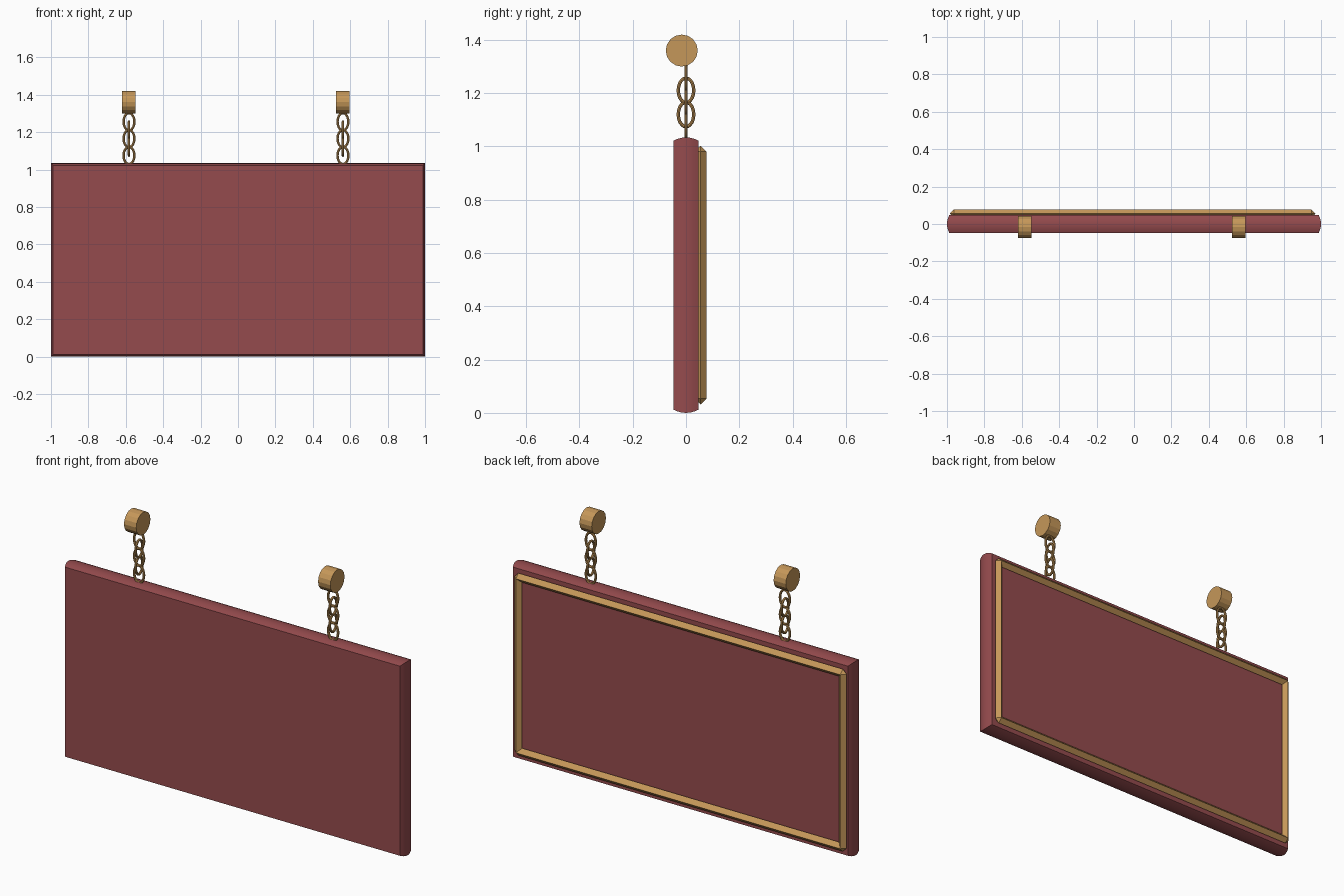
import bpy, bmesh, math

cube = bpy.data.objects.get("Cube")
if cube:
    bpy.data.objects.remove(cube, do_unlink=True)


def material(name, rgb):
    m = bpy.data.materials.new(name)
    m.use_nodes = True
    m.diffuse_color = (*rgb, 1)
    m.node_tree.nodes["Principled BSDF"].inputs["Base Color"].default_value = (*rgb, 1)
    return m


RED = material("dark red", (0.30, 0.07, 0.075))
BRASS = material("brass", (0.56, 0.31, 0.10))


def finish(bm, name, mat, smooth=False):
    bmesh.ops.remove_doubles(bm, verts=bm.verts, dist=0.0001)
    bmesh.ops.recalc_face_normals(bm, faces=bm.faces)
    mesh = bpy.data.meshes.new(name)
    bm.to_mesh(mesh)
    bm.free()
    mesh.materials.append(mat)
    obj = bpy.data.objects.new(name, mesh)
    bpy.context.collection.objects.link(obj)
    if smooth:
        bpy.ops.object.select_all(action="DESELECT")
        obj.select_set(True)
        bpy.context.view_layer.objects.active = obj
        bpy.ops.object.shade_smooth_by_angle(angle=math.radians(40))
    return obj


def rectangle(bm, y, cx, cz, hx, hz, cut=0.0):
    """Upright rectangle of eight points, corners cut by the given amount."""
    pts = []
    for sx, sz in ((1, 1), (-1, 1), (-1, -1), (1, -1)):
        pair = [(sx * hx, sz * (hz - cut)), (sx * (hx - cut), sz * hz)]
        pts += pair if sx == sz else pair[::-1]
    return [bm.verts.new((cx + x, y, cz + z)) for x, z in pts]


def bridge(bm, a, b):
    n = len(a)
    for i in range(n):
        j = (i + 1) % n
        bm.faces.new((a[i], a[j], b[j], b[i]))


# Board with gently bulging edges
bm = bmesh.new()
steps, half, bulge = 6, 0.047, 0.012
rings = []
for i in range(steps + 1):
    t = 2 * i / steps - 1
    inset = bulge * t * t
    rings.append(rectangle(bm, half * t, 0, 0.517, 1 - inset, 0.517 - inset))
for a, b in zip(rings, rings[1:]):
    bridge(bm, a, b)
bm.faces.new(rings[0])
bm.faces.new(rings[-1])
bmesh.ops.dissolve_degenerate(bm, edges=bm.edges, dist=0.0001)
finish(bm, "board", RED, smooth=True)

# Diamond-section trim on the back, outer corners chamfered
bm = bmesh.new()
r, y0, hx, hz = 0.022, 0.055, 0.956, 0.4635
section = ((r, 0, r), (0, r, 0), (-r, 0, 0), (0, -r, 0))
loops = [rectangle(bm, y0 + dy, -0.007, 0.5175, hx + d, hz + d, cut)
         for d, dy, cut in section]
for i in range(4):
    bridge(bm, loops[i], loops[(i + 1) % 4])
bmesh.ops.dissolve_degenerate(bm, edges=bm.edges, dist=0.0001)
finish(bm, "back_trim", BRASS)


# Oval chain link, standing across x or across y
def chain_link(name, x, z, across_y, wide=0.029, tall=0.046, tube=0.0065):
    bm = bmesh.new()
    n, sides = 20, 8
    loops = []
    for i in range(n):
        a = math.tau * i / n
        loop = []
        for k in range(sides):
            b = math.tau * k / sides
            u = (wide + tube * math.cos(b)) * math.cos(a)
            w = (tall + tube * math.cos(b)) * math.sin(a)
            v = tube * math.sin(b)
            px, py = (v, u) if across_y else (u, v)
            loop.append(bm.verts.new((x + px, py, z + w)))
        loops.append(loop)
    for i in range(n):
        bridge(bm, loops[i], loops[(i + 1) % n])
    finish(bm, name, BRASS, smooth=True)


# Hangers: a round mount and a chain on each side
for side, x in (("right", -0.583), ("left", 0.561)):
    for i in range(5):
        chain_link(f"{side}_chain_link_{i + 1}", x, 1.075 + 0.0452 * i, i % 2 == 1)
    bm = bmesh.new()
    bmesh.ops.create_cone(bm, cap_ends=True, segments=16, radius1=0.06,
                          radius2=0.06, depth=0.072)
    for v in bm.verts:
        px, py, pz = v.co
        v.co = (x + pz, py - 0.016, 1.36 + px)
    finish(bm, f"{side}_mount", BRASS)
